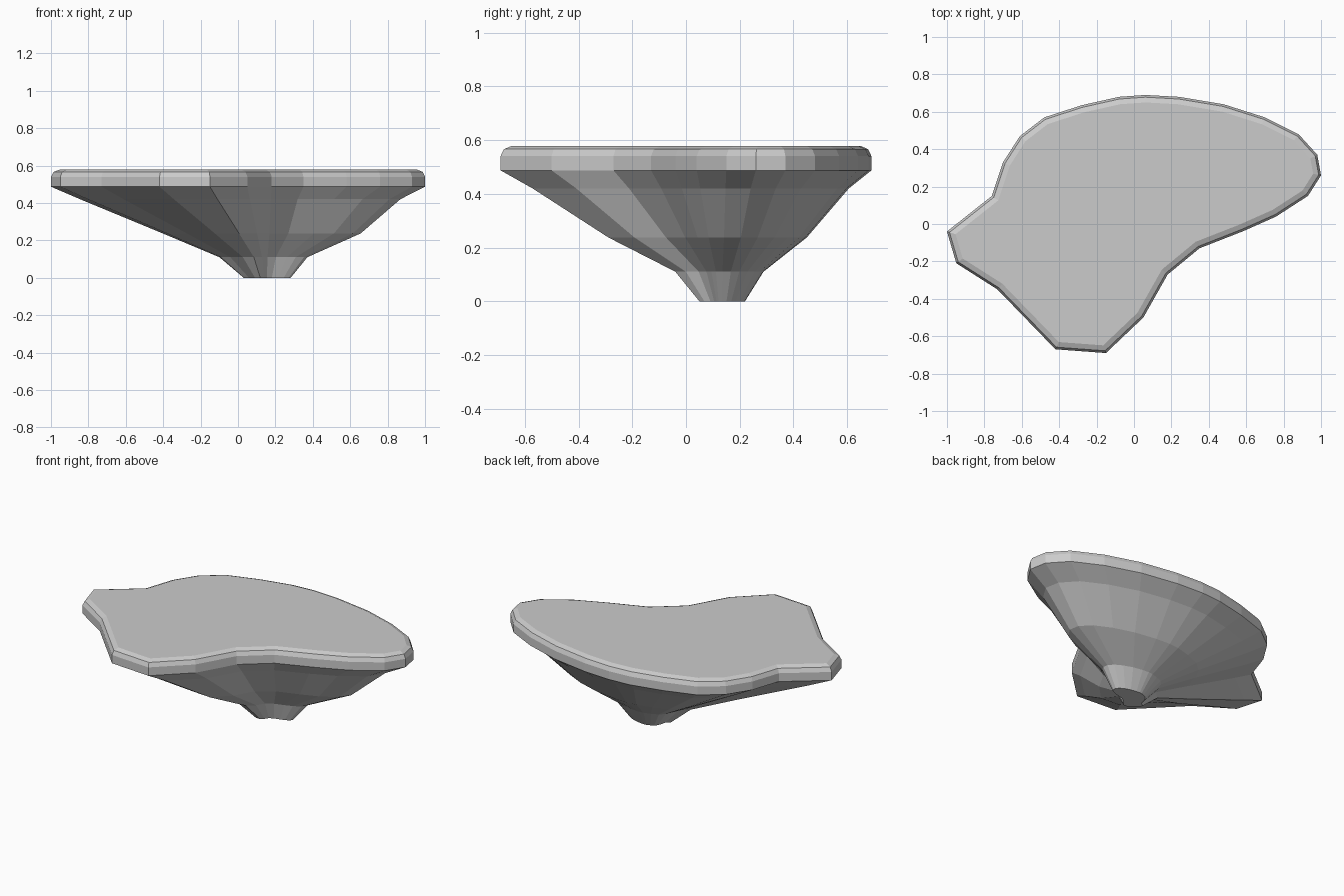
import bpy
import bmesh
from mathutils import Vector

if "Cube" in bpy.data.objects:
    bpy.data.objects.remove(bpy.data.objects["Cube"])

# Top outline, counter-clockwise
OUTLINE = [Vector(p) for p in (
    (-1, -.04), (-.95, -.21), (-.73, -.35), (-.42, -.67), (-.15, -.69), (.05, -.5),
    (.18, -.27), (.35, -.13), (.58, -.04), (.76, .04), (.93, .15), (1, .26),
    (.98, .37), (.88, .48), (.70, .57), (.48, .64), (.24, .68), (.06, .69),
    (-.08, .68), (-.28, .635), (-.48, .57), (-.61, .47), (-.70, .33), (-.76, .15))]
STEM = Vector((.15, .13))


def shrink(left, right, front, back):
    """Scale the outline towards the stem, separately on each side."""
    ring = []
    for p in OUTLINE:
        d = p - STEM
        ring.append(STEM + Vector((d.x * (right if d.x > 0 else left),
                                   d.y * (back if d.y > 0 else front))))
    return ring


def inset(dist):
    """Offset the outline inwards with mitred corners."""
    ring = []
    n = len(OUTLINE)
    for i, p in enumerate(OUTLINE):
        a = (p - OUTLINE[i - 1]).normalized()
        b = (OUTLINE[(i + 1) % n] - p).normalized()
        na, nb = Vector((-a.y, a.x)), Vector((-b.y, b.x))
        ring.append(p + (na + nb) * dist / (1 + na.dot(nb)))
    return ring


# Underside, rim wall and rounded top edge as stacked rings
rings = [
    (0, shrink(.104, .155, .098, .16)),
    (.11, shrink(.217, .26, .207, .283)),
    (.237, shrink(.48, .595, .51, .57)),
    (.42, shrink(.865, .845, .855, .85)),
    (.487, OUTLINE),
    (.54, OUTLINE),
    (.566, inset(.012)),
    (.578, inset(.04)),
]

bm = bmesh.new()
layers = [[bm.verts.new((p.x, p.y, z)) for p in ring] for z, ring in rings]
for low, high in zip(layers, layers[1:]):
    for i in range(len(low)):
        j = (i + 1) % len(low)
        bm.faces.new((low[i], low[j], high[j], high[i]))

# Flat base and flat top
bm.faces.new(layers[0][::-1])
bm.faces.new(layers[-1])
bmesh.ops.recalc_face_normals(bm, faces=bm.faces)

mesh = bpy.data.meshes.new("rock_platform")
bm.to_mesh(mesh)
bm.free()
bpy.context.collection.objects.link(bpy.data.objects.new("rock_platform", mesh))
